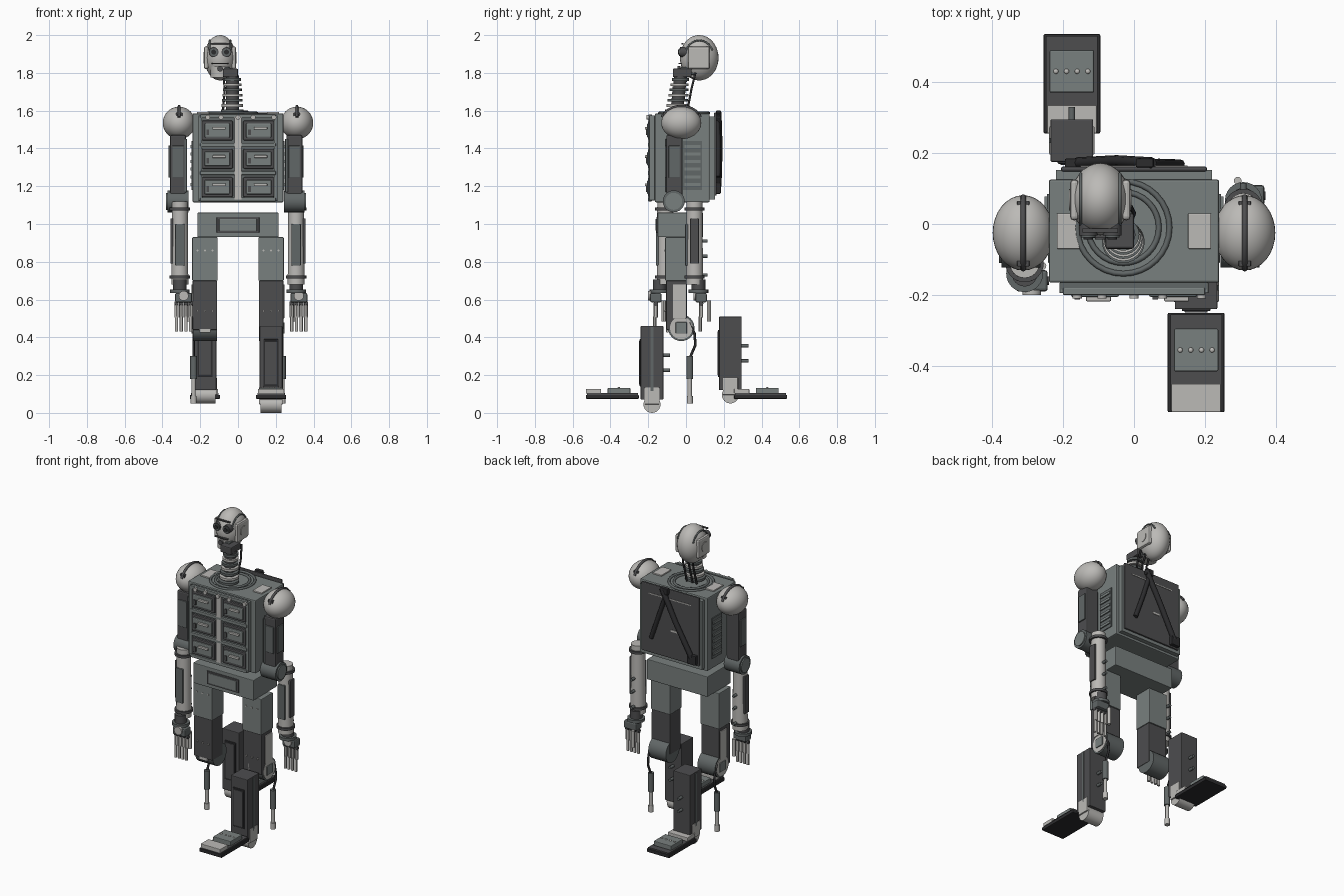
import bpy
import bmesh
import math
from mathutils import Matrix, Vector

default_cube = bpy.data.objects.get("Cube")
if default_cube:
    bpy.data.objects.remove(default_cube, do_unlink=True)


def make_material(name, red, green, blue):
    material = bpy.data.materials.new(name)
    material.use_nodes = True
    colour = (red, green, blue, 1)
    material.diffuse_color = colour
    material.node_tree.nodes["Principled BSDF"].inputs["Base Color"].default_value = colour
    return material


light_grey = make_material("light grey shell", .5, .49, .47)
steel_grey = make_material("steel grey", .19, .215, .21)
slate_grey = make_material("slate grey", .12, .135, .135)
dark_grey = make_material("dark grey", .075, .075, .078)
near_black = make_material("near black", .025, .025, .027)

AXIS_TURN = {
    "x": Matrix.Rotation(math.pi / 2, 4, "Y"),
    "y": Matrix.Rotation(math.pi / 2, 4, "X"),
    "z": Matrix.Identity(4),
}


def finish(name, mesh_builder, material, location, smooth=False, bevel=0):
    """Turn a bmesh into a named object with one material."""
    mesh = bpy.data.meshes.new(name)
    mesh_builder.to_mesh(mesh)
    mesh_builder.free()
    mesh.materials.append(material)
    part = bpy.data.objects.new(name, mesh)
    part.location = location
    bpy.context.collection.objects.link(part)
    if bevel:
        modifier = part.modifiers.new("edge bevel", "BEVEL")
        modifier.width = bevel
        modifier.segments = 2
    if smooth:
        bpy.ops.object.select_all(action="DESELECT")
        part.select_set(True)
        bpy.context.view_layer.objects.active = part
        bpy.ops.object.shade_smooth_by_angle()
    return part


def box(name, material, location, size, bevel=0):
    builder = bmesh.new()
    bmesh.ops.create_cube(builder, size=1)
    bmesh.ops.scale(builder, vec=size, verts=builder.verts)
    return finish(name, builder, material, location, bevel=bevel)


def cylinder(name, material, location, radius, length, axis="z", tip=None, sides=24):
    builder = bmesh.new()
    bmesh.ops.create_cone(builder, cap_ends=True, segments=sides, radius1=radius,
                          radius2=radius if tip is None else tip, depth=length,
                          matrix=AXIS_TURN[axis])
    return finish(name, builder, material, location, smooth=True)


def ball(name, material, location, radii):
    builder = bmesh.new()
    bmesh.ops.create_uvsphere(builder, u_segments=32, v_segments=20, radius=1)
    bmesh.ops.scale(builder, vec=radii, verts=builder.verts)
    return finish(name, builder, material, location, smooth=True)


def tube(name, material, points, radius, closed=False):
    curve = bpy.data.curves.new(name, "CURVE")
    curve.dimensions = "3D"
    curve.bevel_depth = radius
    curve.bevel_resolution = 2
    curve.use_fill_caps = True
    spline = curve.splines.new("POLY")
    spline.points.add(len(points) - 1)
    for point, position in zip(spline.points, points):
        point.co = (*position, 1)
    spline.use_cyclic_u = closed
    curve.materials.append(material)
    part = bpy.data.objects.new(name, curve)
    bpy.context.collection.objects.link(part)


def arc(centre, across, along, start=0, end=360, steps=32):
    """Points of an elliptical arc spanned by two vectors."""
    angles = [math.radians(start + (end - start) * i / steps) for i in range(steps + 1)]
    return [Vector(centre) + Vector(across) * math.cos(a) + Vector(along) * math.sin(a)
            for a in angles]


# Torso shell, front frame and back plate
box("torso", steel_grey, (0, -.02, 1.35), (.48, .29, .47), .006)
box("torso_front_frame", slate_grey, (0, -.17, 1.35), (.41, .03, .45))
box("torso_centre_bar", light_grey, (0, -.19, 1.35), (.035, .02, .44))
for height in (1.13, 1.27, 1.42, 1.57):
    box("torso_rail", steel_grey, (0, -.19, height), (.4, .02, .02), .003)
for x in (-.2, .2):
    box("torso_frame_post", steel_grey, (x, -.18, 1.35), (.02, .03, .45), .003)
for x in (-.16, -.09, 0, .08, .19):
    cylinder("torso_knob", light_grey, (x, -.2, 1.565), .013, .02, "y")

# Six front compartments with handles
for x in (-.11, .11):
    for height in (1.195, 1.345, 1.495):
        box("compartment_frame", dark_grey, (x, -.188, height), (.165, .02, .105), .006)
        box("compartment_door", steel_grey, (x, -.198, height), (.135, .016, .075), .006)
        box("compartment_handle", light_grey, (x + .01, -.208, height + .012), (.07, .02, .014), .003)
        box("compartment_latch", dark_grey, (x - .05, -.207, height - .01), (.015, .012, .03))

# Collar and shoulder pads on top of the torso
for radius in (.1, .13):
    tube("collar_ring", slate_grey, arc((-.03, -.01, 1.587), (radius, 0, 0), (0, radius, 0)), .008, True)
for side in (-1, 1):
    box("torso_top_pad", light_grey, (side * .185, -.02, 1.587), (.065, .1, .012), .003)
    # Side vents
    box("side_panel", slate_grey, (side * .241, .035, 1.31), (.008, .1, .26))
    for i in range(6):
        box("side_vent_slat", steel_grey, (side * .246, .035, 1.21 + i * .04), (.012, .085, .016))

# Back plate with crossing straps
box("back_spacer", steel_grey, (0, .135, 1.35), (.44, .035, .44))
box("back_plate", dark_grey, (0, .155, 1.37), (.41, .014, .44), .005)
tube("back_strap_long", near_black, [(.05, .172, 1.59), (-.05, .178, 1.4), (-.16, .172, 1.2)], .016)
tube("back_strap_short", near_black, [(.02, .165, 1.57), (.07, .17, 1.42), (.13, .168, 1.25)], .014)
box("back_strap_block", near_black, (-.165, .17, 1.19), (.06, .028, .06), .004)
box("back_strap_buckle", near_black, (.03, .172, 1.58), (.05, .025, .04), .004)
box("back_stripe", light_grey, (0, .163, 1.53), (.3, .004, .006))
box("back_label", light_grey, (-.03, .163, 1.33), (.05, .004, .012))

# Neck of stacked rings leaning up to the head
for i in range(7):
    t = i / 6
    cylinder("neck_core", dark_grey, (-.03, -.05 + t * .02, 1.59 + t * .18), .034, .034)
    cylinder("neck_ring", light_grey if i % 2 else slate_grey,
             (-.03, -.05 + t * .02, 1.6 + t * .165), .06 - t * .015, .014)
box("neck_head_mount", dark_grey, (-.04, -.02, 1.8), (.08, .1, .045), .006)
box("neck_head_link", slate_grey, (-.07, .02, 1.81), (.06, .1, .04), .006)
for x in (-.08, -.05, -.01):
    tube("neck_cable", near_black, [(x, .05, 1.8), (x + .01, .03, 1.72), (x, .005, 1.59)], .006)

# Head
head_x = -.095
ball("skull", light_grey, (head_x, .07, 1.88), (.083, .102, .12))
box("brow_bar", dark_grey, (head_x, -.018, 1.955), (.1, .012, .008), .002)
cylinder("jaw", light_grey, (head_x, .015, 1.805), .05, .06, "z")
box("mouth_bar", dark_grey, (head_x, -.032, 1.85), (.09, .014, .006))
cylinder("mouth_port", dark_grey, (head_x, -.038, 1.822), .015, .012, "y")
for side in (-1, 1):
    eye_x = head_x + side * .034
    cylinder("eye_socket", dark_grey, (eye_x, -.015, 1.91), .026, .035, "y")
    cylinder("eye_ring", slate_grey, (eye_x, -.034, 1.91), .02, .008, "y")
    cylinder("eye_lens", near_black, (eye_x, -.039, 1.91), .013, .008, "y")
    box("ear_plate", light_grey, (head_x + side * .073, .068, 1.88), (.024, .115, .12), .01)
    cylinder("ear_disc", light_grey, (head_x + side * .084, .068, 1.88), .03, .008, "x")
    tube("head_seam", slate_grey, arc((head_x + side * .055, .07, 1.88), (0, .078, 0),
                                      (0, 0, .092), 25, 155), .005)

# Pelvis
box("pelvis", steel_grey, (0, -.03, .995), (.43, .24, .13), .004)
box("pelvis_panel_frame", dark_grey, (0, -.152, .995), (.225, .009, .085), .003)
box("pelvis_panel", steel_grey, (0, -.156, .995), (.2, .009, .065), .003)


def build_arm(side, label, upper_x, forearm_y, hand_y, drop):
    # Shoulder ball with strap
    shoulder = (side * .312, -.025, 1.535)
    ball(label + "_shoulder", light_grey, shoulder, (.086, .106, .086))
    tube(label + "_shoulder_strap", dark_grey, arc(shoulder, (0, .108, 0), (0, 0, .088), 20, 160), .008)
    for y in (-.11, .055):
        box(label + "_strap_clip", dark_grey, (side * .312, y, 1.58), (.035, .02, .02), .003)
    # Upper arm
    x = side * upper_x
    box(label + "_upper_arm", dark_grey, (x, -.062, 1.31), (.085, .085, .32), .008)
    box(label + "_upper_arm_panel", slate_grey, (x, -.107, 1.33), (.06, .01, .17), .003)
    box(label + "_upper_arm_side", slate_grey, (x + side * .045, -.062, 1.33), (.01, .06, .17), .003)
    for y in (-.03, -.1):
        tube(label + "_arm_rod", slate_grey, [(x - side * .04, y, 1.17), (x - side * .04, y, 1.45)], .008)
    # Elbow and forearm
    cylinder(label + "_elbow", slate_grey, (x, -.065, 1.12), .058, .11, "x")
    cylinder(label + "_elbow_cap", steel_grey, (x + side * .056, -.065, 1.12), .045, .012, "x")
    x = side * .308
    cylinder(label + "_forearm", light_grey, (x, forearm_y, .9), .045, .44, tip=.042)
    for height in (1.08, .72):
        cylinder(label + "_forearm_flange", dark_grey, (x, forearm_y, height), .054, .016)
    box(label + "_forearm_panel", slate_grey, (x, forearm_y - .042, .89), (.05, .016, .22), .004)
    box(label + "_forearm_side", dark_grey, (x + side * .042, forearm_y, .91), (.016, .045, .24), .004)
    for height in (.73, .83, .91):
        cylinder(label + "_forearm_stud", slate_grey, (x, forearm_y + .055, height), .009, .03, "y")
    # Wrist, palm and fingers
    wrist = hand_y * .6 + forearm_y * .4
    cylinder(label + "_wrist", dark_grey, (x, wrist, .67), .036, .07)
    cylinder(label + "_wrist_ring", slate_grey, (x, wrist, .645), .052, .018)
    palm_x = x + side * drop
    box(label + "_palm", slate_grey, (palm_x, hand_y, .61), (.09, .06, .05), .008)
    cylinder(label + "_palm_disc", light_grey, (palm_x, hand_y - .033, .62), .026, .014, "y")
    for i in range(4):
        finger_x = palm_x + (i - 1.5) * .025
        cylinder(label + "_knuckle", dark_grey, (finger_x, hand_y, .578), .012, .022, "x", sides=12)
        cylinder(label + "_finger", light_grey, (finger_x, hand_y, .54), .011, .07, sides=12)
        cylinder(label + "_fingertip", light_grey, (finger_x, hand_y - .005, .47), .009, .08, sides=12)
    cylinder(label + "_thumb", light_grey, (palm_x - side * .03, hand_y + .042, .54), .011, .11, sides=12)


build_arm(1, "left", .298, .045, .08, .014)
build_arm(-1, "right", .318, -.11, -.16, -.02)


def build_leg(side, label, shin_y, shin_lift, foot_shift):
    x = side * .175
    # Thigh in two tones
    box(label + "_thigh_upper", steel_grey, (x, -.05, .815), (.135, .12, .23), .004)
    box(label + "_thigh_lower", dark_grey, (x, -.05, .57), (.13, .11, .26), .004)
    box(label + "_thigh_side", light_grey, (x + side * .066, -.035, .59), (.009, .07, .18), .003)
    for dx in (-.04, 0, .04):
        for height in (.54, .86):
            cylinder(label + "_thigh_rivet", light_grey, (x + dx, -.108, height), .005, .012, "y", sides=10)
    # Knee and hanging piston
    cylinder(label + "_knee", slate_grey, (x, -.025, .45), .07, .125, "x")
    cylinder(label + "_knee_cap", light_grey, (x + side * .062, -.025, .45), .06, .008, "x")
    box(label + "_knee_cover", steel_grey, (x + side * .068, -.025, .45), (.008, .06, .06), .01)
    box(label + "_knee_bracket", light_grey, (x, -.098, .46), (.06, .014, .07), .003)
    outer = side * .235
    tube(label + "_piston_cable", near_black,
         [(outer, .02, .48), (outer, .045, .42), (outer, .05, .36), (outer, .02, .29)], .007)
    cylinder(label + "_piston_body", slate_grey, (outer, .02, .24), .018, .12)
    cylinder(label + "_piston_rod", light_grey, (outer, .02, .13), .011, .12)
    cylinder(label + "_piston_foot", light_grey, (outer, .02, .07), .016, .04)
    # Shin
    middle = .265 + shin_lift
    box(label + "_shin", dark_grey, (x, shin_y, middle), (.12, .12, .39), .004)
    box(label + "_shin_frame", near_black, (x, shin_y - .061, middle), (.08, .009, .25), .003)
    box(label + "_shin_panel", dark_grey, (x, shin_y - .065, middle), (.065, .009, .23), .003)
    box(label + "_shin_stripe", slate_grey, (x + side * .06, shin_y, middle + .02), (.008, .015, .34))
    for dz in (.04, -.04):
        cylinder(label + "_shin_stud", slate_grey, (x, shin_y + .075, middle + dz), .009, .04, "y")
    # Ankle
    cylinder(label + "_ankle", light_grey, (x, shin_y, .045 + shin_lift), .045, .11, "x")
    box(label + "_ankle_plate", light_grey, (x, shin_y, .09 + shin_lift), (.128, .08, .09), .004)
    # Foot: sole, toe plate and riveted instep
    box(label + "_sole", near_black, (x, -.39 + foot_shift, .085), (.16, .28, .022), .004)
    box(label + "_foot_deck", dark_grey, (x, -.39 + foot_shift, .099), (.145, .27, .01))
    box(label + "_toe_plate", light_grey, (x, -.49 + foot_shift, .115), (.14, .08, .025), .003)
    box(label + "_instep", steel_grey, (x, -.355 + foot_shift, .117), (.125, .12, .03), .004)
    for i in range(4):
        ball(label + "_foot_rivet", light_grey, (x + (i - 1.5) * .03, -.355 + foot_shift, .132), (.007, .007, .005))


build_leg(1, "left", -.18, 0, 0)
build_leg(-1, "right", .235, .05, .785)
